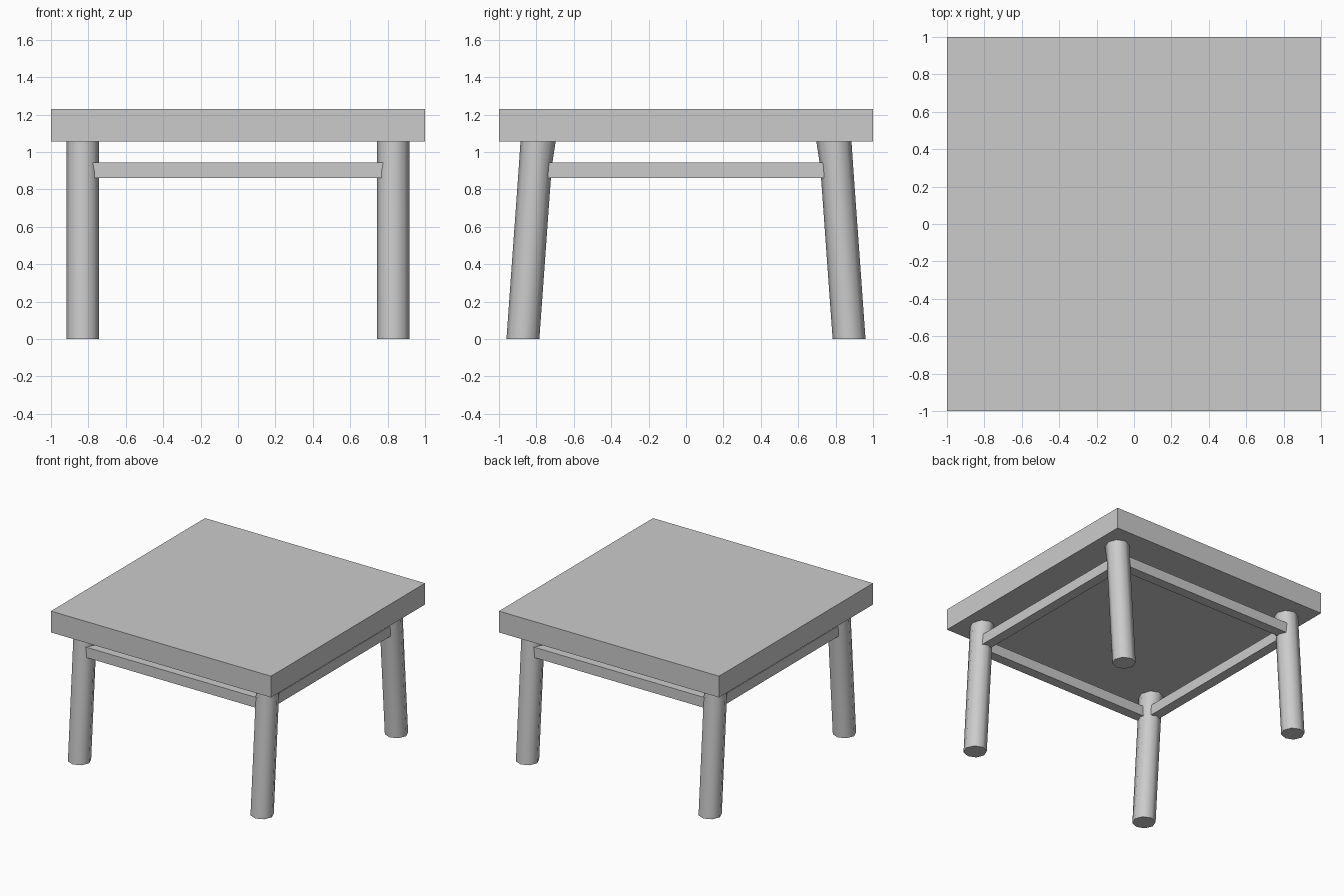
import bpy, bmesh, math

if "Cube" in bpy.data.objects:
    bpy.data.objects.remove(bpy.data.objects["Cube"])

GREY = (0.6, 0.6, 0.6, 1)
grey = bpy.data.materials.new("plain_grey")
grey.use_nodes = True
grey.diffuse_color = GREY
grey.node_tree.nodes["Principled BSDF"].inputs["Base Color"].default_value = GREY


def finish(name, bm, smooth=False):
    bmesh.ops.recalc_face_normals(bm, faces=bm.faces)
    mesh = bpy.data.meshes.new(name)
    bm.to_mesh(mesh)
    bm.free()
    mesh.materials.append(grey)
    obj = bpy.data.objects.new(name, mesh)
    bpy.context.collection.objects.link(obj)
    if smooth:
        bpy.ops.object.select_all(action="DESELECT")
        obj.select_set(True)
        bpy.context.view_layer.objects.active = obj
        bpy.ops.object.shade_smooth_by_angle(angle=math.radians(60))
    return obj


# Thick square top
TOP, UNDER = 1.23, 1.055
bm = bmesh.new()
bmesh.ops.create_cube(bm, size=1)
for v in bm.verts:
    v.co = (v.co.x * 2, v.co.y * 2, UNDER if v.co.z < 0 else TOP)
finish("table_top", bm)


# Eight-sided legs that lean inward along y and flare a little under the top
def leg(name, sx, sy):
    bm = bmesh.new()
    rings = []
    for z, y, flare in ((0, 0.872, 0), (0.92, 0.806, 0), (UNDER, 0.797, 0.012)):
        ring = []
        for i in range(8):
            a = math.tau * i / 8
            dy = math.sin(a) * 0.088
            if dy < -0.01:
                dy -= flare
            ring.append(bm.verts.new((sx * (0.83 + math.cos(a) * 0.088), sy * (y + dy), z)))
        rings.append(ring)
    for low, high in zip(rings, rings[1:]):
        for i in range(8):
            j = (i + 1) % 8
            bm.faces.new((low[i], low[j], high[j], high[i]))
    bm.faces.new(rings[0])
    bm.faces.new(rings[-1])
    finish(name, bm, smooth=True)


for sx, side in ((1, "left"), (-1, "right")):
    for sy, end in ((-1, "front"), (1, "back")):
        leg(f"{end}_{side}_leg", sx, sy)

# Square frame of rails with mitred corners
OUTER, INNER, LOW, HIGH = 0.87, 0.787, 0.86, 0.945
bm = bmesh.new()
corners = []
for sx, sy in ((1, 1), (-1, 1), (-1, -1), (1, -1)):
    corners.append([bm.verts.new((sx * r, sy * r, z))
                    for r, z in ((OUTER, LOW), (OUTER, HIGH), (INNER, HIGH), (INNER, LOW))])
for k in range(4):
    a, b = corners[k], corners[(k + 1) % 4]
    for i in range(4):
        j = (i + 1) % 4
        bm.faces.new((a[i], a[j], b[j], b[i]))
finish("rail_frame", bm)
